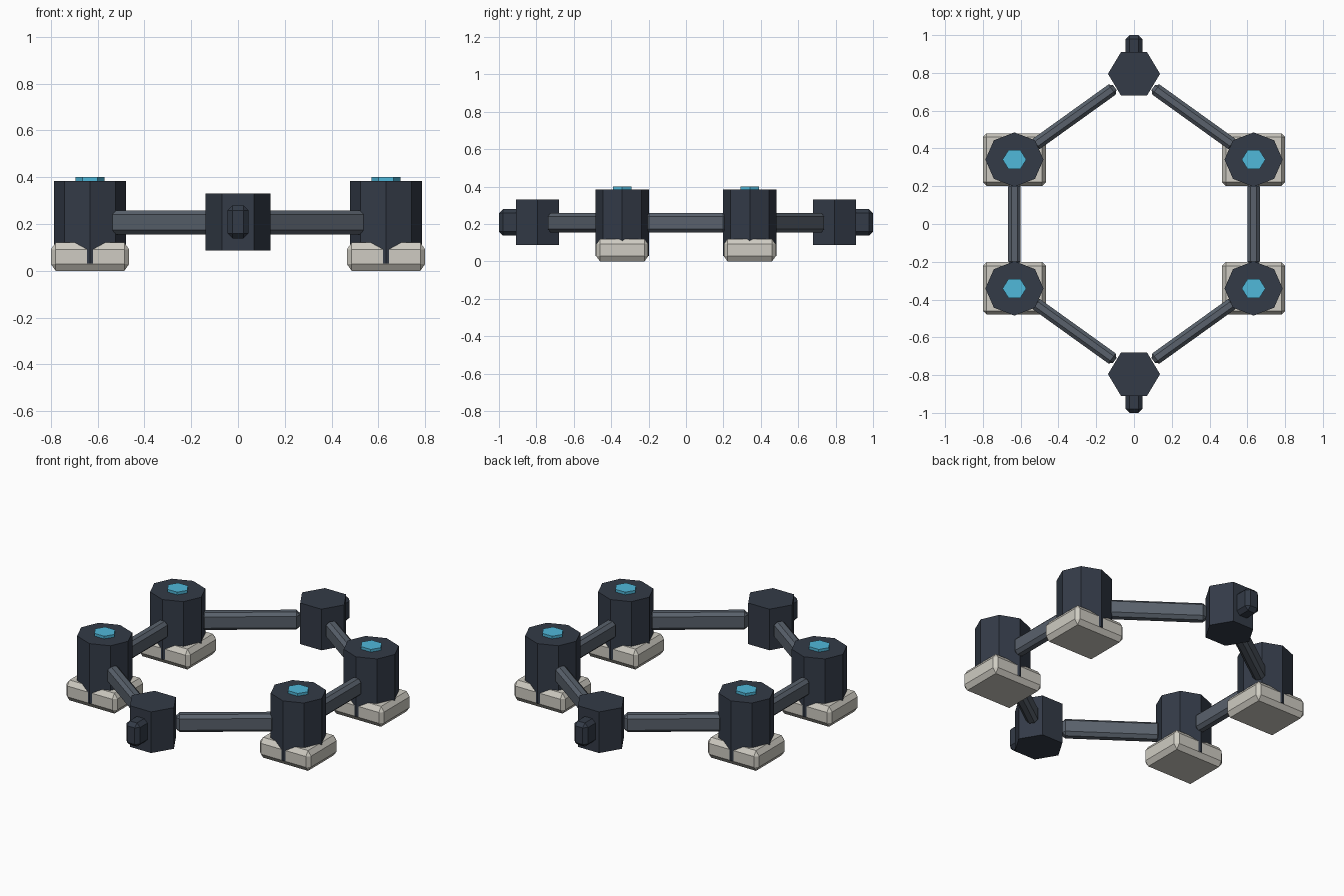
import bpy, bmesh, math
from mathutils import Matrix

if "Cube" in bpy.data.objects:
    bpy.data.objects.remove(bpy.data.objects["Cube"])


def material(name, rgb):
    m = bpy.data.materials.new(name)
    m.diffuse_color = (*rgb, 1)
    m.use_nodes = True
    m.node_tree.nodes["Principled BSDF"].inputs["Base Color"].default_value = m.diffuse_color
    return m


DARK = material("dark_slate", (0.033, 0.043, 0.063))
STEEL = material("steel", (0.10, 0.12, 0.15))
PALE = material("pale_stone", (0.62, 0.60, 0.54))
CYAN = material("cyan", (0.08, 0.48, 0.70))


def finish(bm, name, mat, loc, rot=0):
    me = bpy.data.meshes.new(name)
    bm.to_mesh(me)
    bm.free()
    me.materials.append(mat)
    ob = bpy.data.objects.new(name, me)
    ob.location = loc
    ob.rotation_euler.z = rot
    bpy.context.collection.objects.link(ob)
    return ob


def prism(name, sides, rx, ry, z0, z1, x, y, mat):
    # upright prism with a corner on the x axis
    bm = bmesh.new()
    bmesh.ops.create_cone(bm, cap_ends=True, segments=sides, radius1=1, radius2=1, depth=1)
    a = max(bm.verts, key=lambda v: v.co.x).co
    bm.transform(Matrix.Rotation(-math.atan2(a.y, a.x), 4, 'Z'))
    bm.transform(Matrix.Diagonal((rx, ry, z1 - z0, 1)))
    return finish(bm, name, mat, (x, y, (z0 + z1) / 2))


def block(name, size, bevel, loc, mat, rot=0, zstretch=1):
    # chamfered box; zstretch makes the chamfer taller than it is deep
    bm = bmesh.new()
    bmesh.ops.create_cube(bm, size=1)
    bm.transform(Matrix.Diagonal((size[0], size[1], size[2] / zstretch, 1)))
    bmesh.ops.bevel(bm, geom=bm.edges[:], offset=bevel, segments=1, affect='EDGES')
    bm.transform(Matrix.Diagonal((1, 1, zstretch, 1)))
    return finish(bm, name, mat, loc, rot)


PX, PY, NY, BZ = 0.633, 0.341, 0.795, 0.207

# corner posts with feet and glowing caps
for sx in (-1, 1):
    for sy in (-1, 1):
        x, y = sx * PX, sy * PY
        block("foot", (0.334, 0.278, 0.12), 0.02, (x, y, 0.06), PALE, zstretch=1.4)
        prism("post", 8, 0.154, 0.144, 0.03, 0.384, x, y, DARK)
        prism("cap", 6, 0.063, 0.058, 0.37, 0.40, x, y, CYAN)

# end nodes with protruding lugs
for s in (-1, 1):
    prism("end_node", 6, 0.138, 0.133, 0.087, 0.33, 0, s * NY, DARK)
    block("end_lug", (0.09, 0.16, 0.14), 0.021, (0, s * 0.92, 0.209), DARK)

# beams around the ring, stopping short of the centres
ring = [(0, NY), (PX, PY), (PX, -PY), (0, -NY), (-PX, -PY), (-PX, PY)]
for (ax, ay), (bx, by) in zip(ring, ring[1:] + ring[:1]):
    dx, dy = bx - ax, by - ay
    block("beam", (math.hypot(dx, dy) - 0.25, 0.066, 0.103), 0.018,
          ((ax + bx) / 2, (ay + by) / 2, BZ), STEEL, math.atan2(dy, dx))
